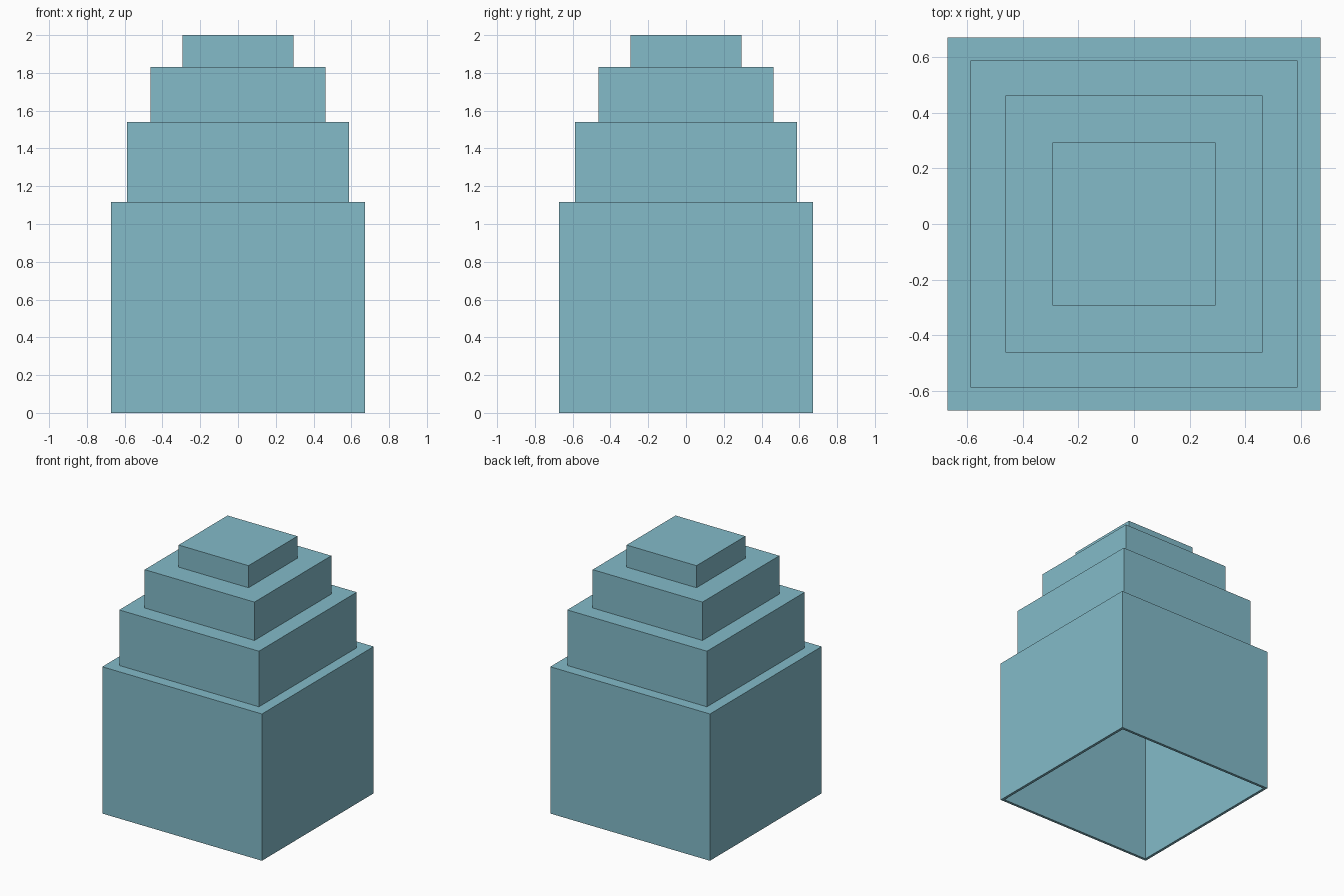
import bpy
import bmesh

if "Cube" in bpy.data.objects:
    bpy.data.objects.remove(bpy.data.objects["Cube"])

# half width and top height of each tier, bottom to top
TIERS = [(0.672, 1.117), (0.588, 1.54), (0.462, 1.832), (0.294, 2.0)]
WALL = 0.02

teal = bpy.data.materials.new("pale_teal")
teal.diffuse_color = (0.227, 0.497, 0.584, 1.0)
teal.use_nodes = True
teal.node_tree.nodes["Principled BSDF"].inputs["Base Color"].default_value = teal.diffuse_color


def square(bm, half, z):
    """Four corners of a centred square ring."""
    corners = [(-1, -1), (1, -1), (1, 1), (-1, 1)]
    return [bm.verts.new((x * half, y * half, z)) for x, y in corners]


def bridge(bm, low, high):
    """Four faces joining two square rings."""
    for i in range(4):
        j = (i + 1) % 4
        bm.faces.new((low[i], low[j], high[j], high[i]))


# stepped tower skin: walls and ledges, open at the bottom
bm = bmesh.new()
rings = []
base = 0.0
for half, top in TIERS:
    rings += [square(bm, half, base), square(bm, half, top)]
    base = top
for low, high in zip(rings, rings[1:]):
    bridge(bm, low, high)
bm.faces.new(rings[-1])  # flat roof

mesh = bpy.data.meshes.new("stepped_tower")
bm.to_mesh(mesh)
bm.free()
mesh.materials.append(teal)
tower = bpy.data.objects.new("stepped_tower", mesh)
bpy.context.collection.objects.link(tower)

# thin wall thickness, kept inside the outer skin
shell = tower.modifiers.new("wall", 'SOLIDIFY')
shell.thickness = WALL
shell.offset = -1.0
shell.use_even_offset = True
